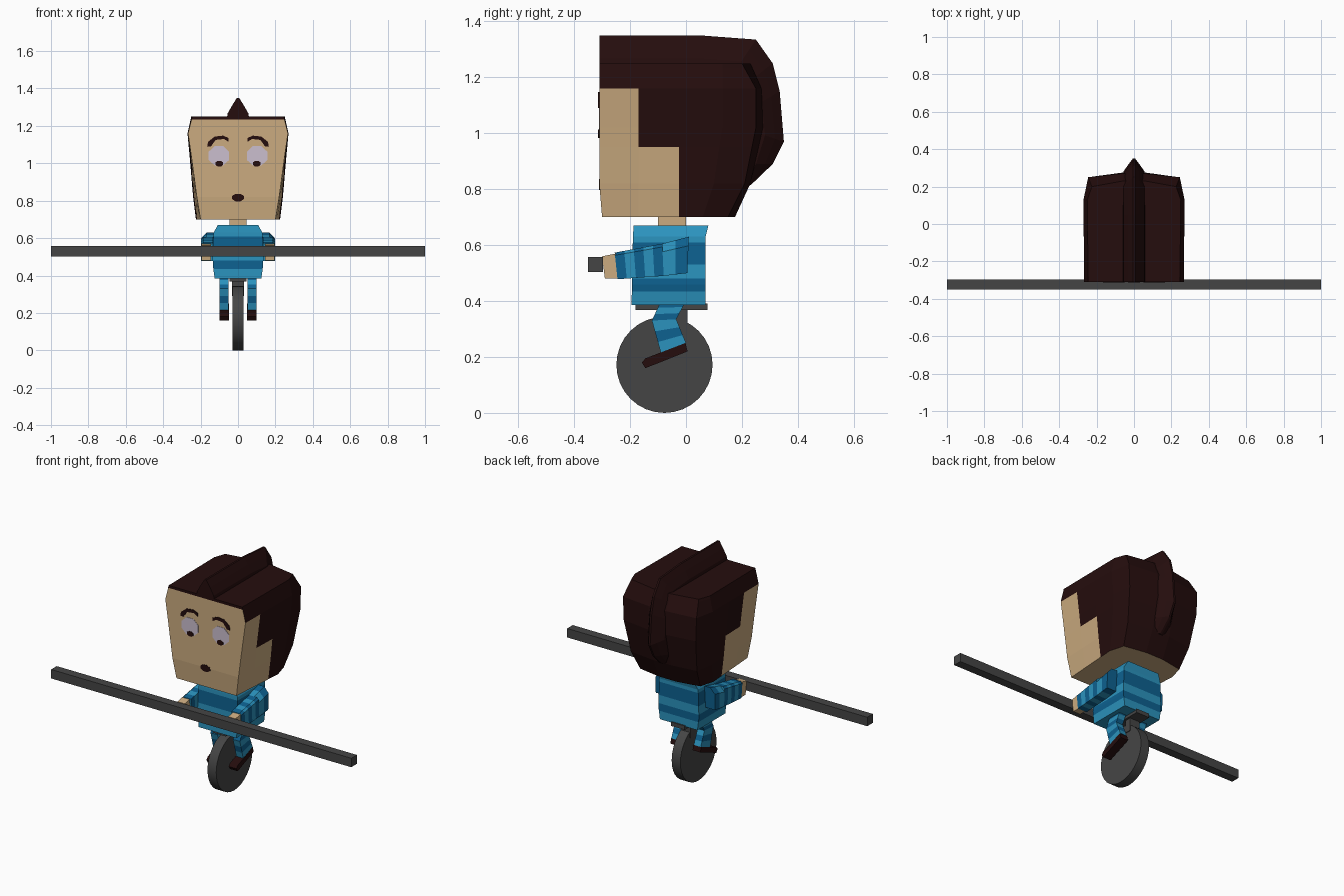
import bpy, bmesh, math
from mathutils import Vector

cube = bpy.data.objects.get("Cube")
if cube:
    bpy.data.objects.remove(cube)


def material(name, rgb):
    m = bpy.data.materials.new(name)
    m.use_nodes = True
    m.diffuse_color = (*rgb, 1)
    bsdf = next(n for n in m.node_tree.nodes if n.type == 'BSDF_PRINCIPLED')
    bsdf.inputs["Base Color"].default_value = (*rgb, 1)
    return m


SKIN = material("skin", (0.60, 0.41, 0.215))
HAIR = material("dark brown", (0.018, 0.004, 0.004))
LIGHT = material("light blue", (0.024, 0.29, 0.51))
DARK = material("dark blue", (0.004, 0.12, 0.28))
GREY = material("dark grey", (0.06, 0.06, 0.06))
WHITE = material("eye white", (0.60, 0.52, 0.62))


def finish(bm, name, mats, rule=None):
    bmesh.ops.recalc_face_normals(bm, faces=bm.faces[:])
    bm.normal_update()
    if rule:
        for f in bm.faces:
            f.material_index = rule(f.calc_center_median(), f.normal)
    mesh = bpy.data.meshes.new(name)
    bm.to_mesh(mesh)
    bm.free()
    for m in mats:
        mesh.materials.append(m)
    ob = bpy.data.objects.new(name, mesh)
    bpy.context.collection.objects.link(ob)
    return ob


def loft(rings):
    """Closed rings joined in order, capped at both ends."""
    bm = bmesh.new()
    rows = [[bm.verts.new(p) for p in r] for r in rings]
    n = len(rows[0])
    for a, b in zip(rows, rows[1:]):
        for i in range(n):
            j = (i + 1) % n
            bm.faces.new((a[i], a[j], b[j], b[i]))
    bm.faces.new(rows[0])
    bm.faces.new(rows[-1])
    return bm


def cut(bm, axis, values):
    normal = Vector([float(k == axis) for k in range(3)])
    for v in values:
        bmesh.ops.bisect_plane(bm, geom=bm.verts[:] + bm.edges[:] + bm.faces[:],
                               plane_co=normal * v, plane_no=normal)


def prism(outline, a, b, place):
    """Extrude a 2D outline from a to b; place maps (u, v, depth) to 3D."""
    return loft([[place(u, v, d) for u, v in outline] for d in (a, b)])


def box(name, mat, x, y, z):
    bm = prism([(x[0], y[0]), (x[1], y[0]), (x[1], y[1]), (x[0], y[1])], *z,
               lambda u, v, d: (u, v, d))
    return finish(bm, name, [mat])


# Head: rings of z, front y/width, side y/width, back y/width, back centre y
levels = [
    (0.70, -0.30, 0.20, 0.06, 0.225, 0.15, 0.20, 0.175),
    (0.82, -0.31, 0.22, 0.10, 0.24, 0.21, 0.22, 0.23),
    (1.02, -0.31, 0.247, 0.13, 0.257, 0.25, 0.24, 0.275),
    (1.16, -0.31, 0.267, 0.13, 0.27, 0.25, 0.245, 0.27),
    (1.25, -0.31, 0.245, 0.13, 0.25, 0.20, 0.225, 0.23),
]
rings = []
for z, fy, fw, sy, sw, by, bw, cy in levels:
    half = [(fw, fy), (sw, sy), (bw, by), (0.06, cy)]
    rings.append([(x, y, z) for x, y in half] + [(-x, y, z) for x, y in reversed(half)])
head = loft(rings)
cut(head, 2, (0.95, 1.16, 1.235))
cut(head, 1, (-0.17, -0.025))


def head_colour(c, n):
    if n.z < -0.8 or (n.y < -0.8 and c.z < 1.235):
        return 0
    skin = (c.y < -0.17 and c.z < 1.16) or (c.y < -0.025 and c.z < 0.95)
    return 0 if skin else 1


finish(head, "head", [SKIN, HAIR], head_colour)

# Hair crest: base and ridge points along the head
crest = [((-0.31, 1.24), (-0.31, 1.35)), ((0.05, 1.24), (0.05, 1.35)),
         ((0.18, 1.23), (0.25, 1.335)), ((0.22, 1.18), (0.31, 1.25)),
         ((0.25, 1.1), (0.335, 1.15)), ((0.26, 1.0), (0.35, 0.97)),
         ((0.23, 0.89), (0.31, 0.89)), ((0.19, 0.8), (0.232, 0.815))]
rings = []
for base, top in crest:
    base, top = Vector(base), Vector(top)
    ring = []
    for x, t in ((-0.06, 0), (-0.055, 0.25), (-0.03, 0.65), (-0.006, 1),
                 (0.006, 1), (0.03, 0.65), (0.055, 0.25), (0.06, 0)):
        p = base.lerp(top, t)
        ring.append((x, p.x, p.y))
    rings.append(ring)
finish(loft(rings), "hair_crest", [HAIR])


# Face details as thin plates
def plate(name, mat, outline, back=-0.309, front=-0.312):
    finish(prism(outline, back, front, lambda u, v, d: (u, d, v)), name, [mat])


def oval(x, z, rx, rz, n=8):
    angles = [math.tau * (i + 0.5) / n for i in range(n)]
    k = 1 / math.cos(math.pi / n)
    return [(x + rx * k * math.cos(a), z + rz * k * math.sin(a)) for a in angles]


for s, side in ((1, "left"), (-1, "right")):
    plate(side + "_eye", WHITE, oval(s * 0.102, 1.04, 0.055, 0.052))
    plate(side + "_pupil", HAIR, oval(s * 0.1, 0.998, 0.021, 0.015), front=-0.314)
    brow = [(0.05, 1.115), (0.075, 1.13), (0.12, 1.125), (0.145, 1.09), (0.165, 1.09),
            (0.16, 1.115), (0.125, 1.143), (0.08, 1.148), (0.05, 1.135)]
    plate(side + "_eyebrow", HAIR, [(s * x, z) for x, z in brow], front=-0.314)
plate("mouth", HAIR, oval(0, 0.817, 0.032, 0.02), back=-0.304)

# Neck and striped torso
box("neck", SKIN, (-0.045, 0.045), (-0.10, 0.0), (0.65, 0.71))
torso = loft([[(-w, f, z), (w, f, z), (w, b, z), (-w, b, z)] for z, w, f, b in (
    (0.385, 0.125, -0.195, 0.07), (0.46, 0.135, -0.193, 0.07),
    (0.63, 0.13, -0.19, 0.07), (0.67, 0.108, -0.187, 0.08))])
bands = (0.435, 0.48, 0.53, 0.61)
cut(torso, 2, bands)
finish(torso, "torso", [LIGHT, DARK],
       lambda c, n: 0 if n.z < -0.8 else sum(c.z > b for b in bands) % 2)


# Striped limbs: stations hold the two edges seen from the side
def limb(name, s, x0, x1, stations, steps, chamfer=0.0):
    rings = []
    pairs = [(Vector(a), Vector(b)) for a, b in stations]
    for (a0, b0), (a1, b1) in zip(pairs, pairs[1:]):
        for i in range(steps):
            rings.append((a0.lerp(a1, i / steps), b0.lerp(b1, i / steps)))
    rings.append(pairs[-1])
    pts = []
    for a, b in rings:
        c = a.lerp(b, chamfer)
        pts.append([(s * x0, *a), (s * (x1 - chamfer * 0.12), *a), (s * x1, *c),
                    (s * x1, *b), (s * x0, *b)])
    bm = loft(pts)
    bm.faces.ensure_lookup_table()
    for i, f in enumerate(bm.faces):
        f.material_index = (i // 5) % 2
    finish(bm, name, [DARK, LIGHT])


def side_prism(name, mat, s, x0, x1, outline):
    finish(prism(outline, s * x0, s * x1, lambda u, v, d: (d, u, v)), name, [mat])


for s, side in ((1, "left"), (-1, "right")):
    limb(side + "_upper_arm", s, 0.12, 0.198,
         [((0.01, 0.63), (0.005, 0.50)), ((-0.085, 0.605), (-0.08, 0.49))], 2, 0.25)
    limb(side + "_forearm", s, 0.135, 0.198,
         [((-0.085, 0.605), (-0.08, 0.49)), ((-0.255, 0.573), (-0.245, 0.478))], 5, 0.1)
    side_prism(side + "_hand", SKIN, s, 0.145, 0.194,
               [(-0.30, 0.56), (-0.25, 0.57), (-0.24, 0.48), (-0.29, 0.48)])
    limb(side + "_leg", s, 0.052, 0.098,
         [((-0.09, 0.40), (0.0, 0.40)), ((-0.122, 0.33), (-0.035, 0.335)),
          ((-0.09, 0.215), (0.0, 0.25))], 3)
    side_prism(side + "_shoe", HAIR, s, 0.048, 0.10,
               [(-0.158, 0.18), (-0.145, 0.16), (0.006, 0.22), (-0.002, 0.25),
                (-0.145, 0.195)])

# Unicycle and balance pole
bpy.ops.mesh.primitive_cylinder_add(vertices=32, radius=0.172, depth=0.058,
                                    location=(0, -0.077, 0.172),
                                    rotation=(0, math.pi / 2, 0))
wheel = bpy.context.object
wheel.name = "wheel"
wheel.data.materials.append(GREY)
bpy.ops.object.shade_smooth_by_angle(angle=math.radians(30))
box("seat", GREY, (-0.045, 0.045), (-0.18, 0.077), (0.368, 0.392))
box("seat_post", GREY, (-0.033, 0.033), (-0.035, 0.006), (0.29, 0.38))
box("balance_pole", GREY, (-1, 1), (-0.35, -0.297), (0.503, 0.557))
